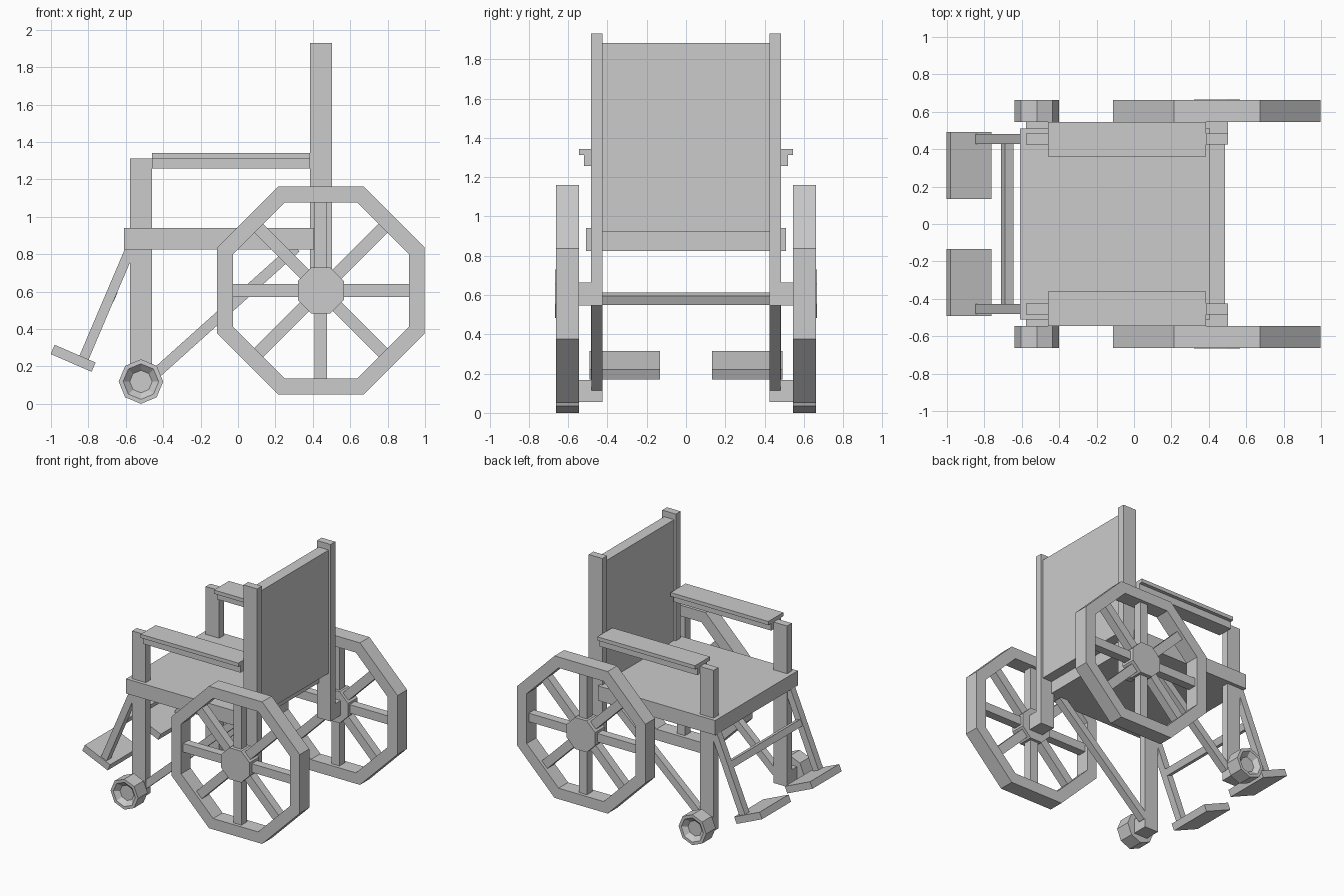
import bpy, bmesh, math

if "Cube" in bpy.data.objects:
    bpy.data.objects.remove(bpy.data.objects["Cube"])


def finish(name, bm, mirror):
    bmesh.ops.recalc_face_normals(bm, faces=bm.faces)
    mesh = bpy.data.meshes.new(name)
    bm.to_mesh(mesh)
    bm.free()
    obj = bpy.data.objects.new(name, mesh)
    bpy.context.collection.objects.link(obj)
    if mirror:
        mod = obj.modifiers.new("mirror_sides", 'MIRROR')
        mod.use_axis = (False, True, False)
        mod.use_mirror_merge = False
    return obj


def add_prism(bm, pts, y0, y1):
    """Extrude an xz outline from y0 to y1."""
    a = [bm.verts.new((x, y0, z)) for x, z in pts]
    b = [bm.verts.new((x, y1, z)) for x, z in pts]
    bm.faces.new(a)
    bm.faces.new(b)
    n = len(pts)
    for i in range(n):
        j = (i + 1) % n
        bm.faces.new((a[i], a[j], b[j], b[i]))


def prism(name, pts, y0, y1, mirror=True):
    bm = bmesh.new()
    add_prism(bm, pts, y0, y1)
    return finish(name, bm, mirror)


def rect(x0, x1, z0, z1):
    return [(x0, z0), (x1, z0), (x1, z1), (x0, z1)]


def bar(p, q, w):
    """Outline of a straight bar of width w from p to q."""
    dx, dz = q[0] - p[0], q[1] - p[1]
    l = math.hypot(dx, dz)
    nx, nz = -dz / l * w / 2, dx / l * w / 2
    return [(p[0] + nx, p[1] + nz), (q[0] + nx, q[1] + nz),
            (q[0] - nx, q[1] - nz), (p[0] - nx, p[1] - nz)]


def octagon(c, r, turn=0.0):
    return [(c[0] + r * math.cos(turn + i * math.pi / 4),
             c[1] + r * math.sin(turn + i * math.pi / 4)) for i in range(8)]


def lathe(name, c, profile, turn, closed):
    """Eight-sided turned part; profile is (radius, y) pairs."""
    bm = bmesh.new()
    rings = [[bm.verts.new((x, y, z)) for x, z in octagon(c, r, turn)] for r, y in profile]
    pairs = list(zip(rings, rings[1:]))
    if closed:
        pairs.append((rings[-1], rings[0]))
    else:
        bm.faces.new(rings[0])
        bm.faces.new(rings[-1])
    for a, b in pairs:
        for i in range(8):
            j = (i + 1) % 8
            bm.faces.new((a[i], a[j], b[j], b[i]))
    return finish(name, bm, True)


FLAT = math.pi / 8
APO = math.cos(FLAT)
HUB = (0.443, 0.606)
CASTER = (-0.519, 0.119)

# Seat and backrest
prism("seat", rect(-0.61, 0.405, 0.825, 0.94), -0.51, 0.51, False)
prism("backrest", rect(0.40, 0.487, 0.92, 1.883), -0.43, 0.43, False)

# Upright frame
prism("back_upright", rect(0.385, 0.503, 0.547, 1.93), 0.425, 0.483)
prism("front_post", rect(-0.577, -0.46, 0.055, 1.313), 0.425, 0.483)
prism("diagonal_brace", bar((-0.47, 0.135), (0.31, 0.835), 0.056), 0.426, 0.482)

# Armrests
prism("armrest_pad", rect(-0.46, 0.385, 1.313, 1.342), 0.36, 0.545)
prism("armrest_support", rect(-0.46, 0.385, 1.257, 1.313), 0.395, 0.518)

# Large wheels
lathe("wheel_rim", HUB, [(0.555 / APO, 0.545), (0.555 / APO, 0.663),
                         (0.47 / APO, 0.663), (0.47 / APO, 0.545)], FLAT, True)
prism("wheel_hub", octagon(HUB, 0.123 / APO, FLAT), 0.55, 0.666)
bm = bmesh.new()
for i in range(8):
    c, s = math.cos(i * math.pi / 4), math.sin(i * math.pi / 4)
    add_prism(bm, bar((HUB[0] + 0.1 * c, HUB[1] + 0.1 * s),
                      (HUB[0] + 0.48 * c, HUB[1] + 0.48 * s), 0.067), 0.572, 0.638)
finish("wheel_spokes", bm, True)
prism("wheel_axle", rect(0.385, 0.503, 0.547, 0.663), 0.483, 0.56)

# Small front casters with a dished outer face
lathe("caster_wheel", CASTER, [(0.119, 0.545), (0.119, 0.663),
                               (0.095, 0.663), (0.06, 0.63)], 0.0, False)
prism("caster_axle", rect(-0.577, -0.46, 0.055, 0.168), 0.483, 0.55)

# Footrests
prism("footrest_leg", bar((-0.825, 0.243), (-0.575, 0.83), 0.053), 0.427, 0.482)
prism("footrest_crossbar", bar((-0.667, 0.604), (-0.687, 0.558), 0.05), -0.43, 0.43, False)
prism("footrest_plate", bar((-0.991, 0.291), (-0.772, 0.196), 0.054), 0.133, 0.492)
